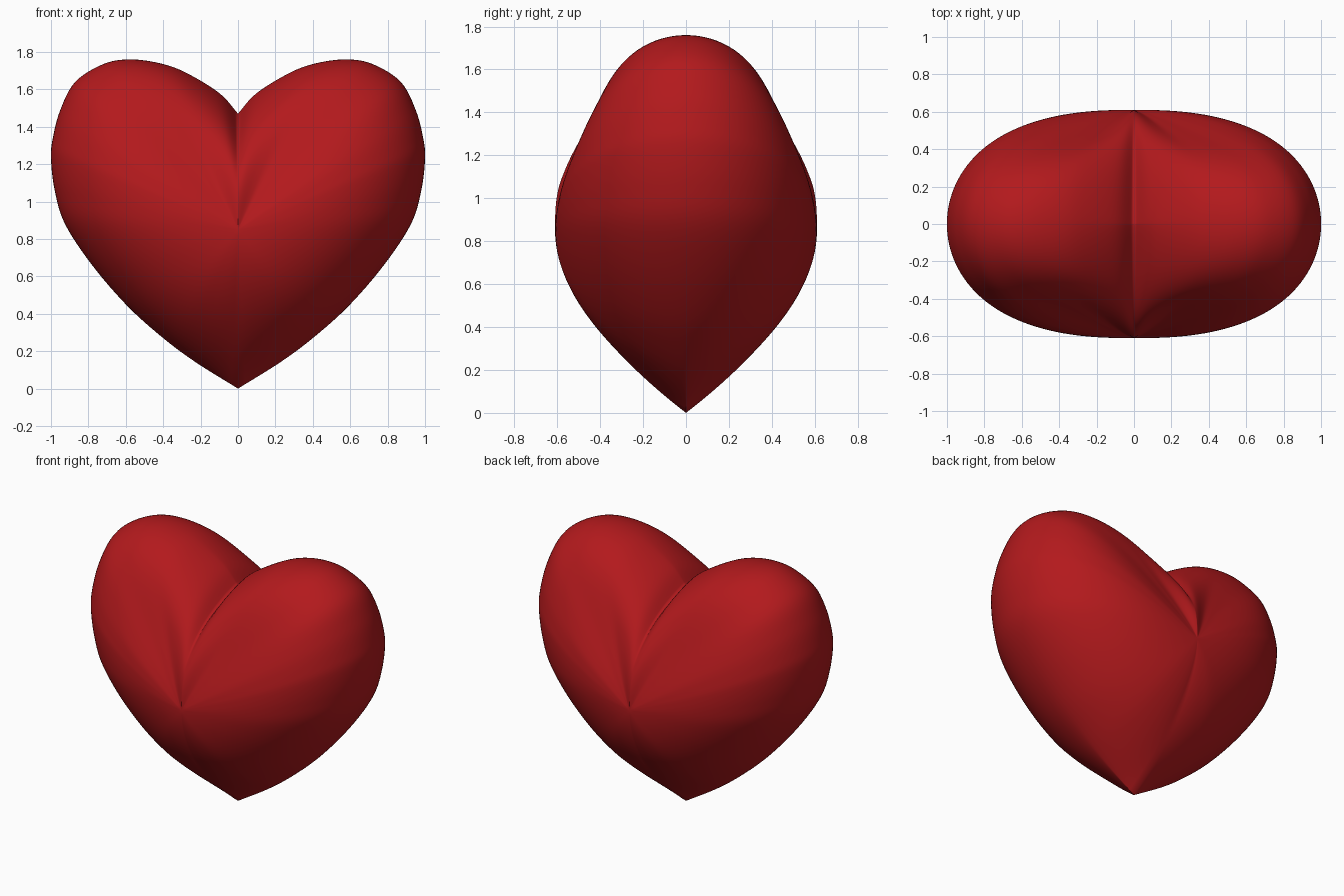
import bpy, bmesh, math
from mathutils import Vector

if "Cube" in bpy.data.objects:
    bpy.data.objects.remove(bpy.data.objects["Cube"])

CENTRE_Z, DEPTH = 0.85, 0.61
RINGS, STEPS = 40, 6

# half outline from notch to tip: x, z, dome exponent, edge roundness, waist between centre and lobe
KEYS = [
    (0.00, 1.47, 3.0, 1.2, 0.00), (0.10, 1.58, 2.6, 1.5, 0.03),
    (0.28, 1.69, 2.2, 1.8, 0.09), (0.42, 1.74, 2.0, 2.0, 0.12),
    (0.58, 1.76, 2.0, 2.0, 0.12), (0.72, 1.735, 2.1, 2.0, 0.11),
    (0.87, 1.64, 2.4, 2.0, 0.08), (0.95, 1.49, 2.6, 2.0, 0.04),
    (0.99, 1.34, 2.7, 2.0, 0.02), (1.00, 1.23, 2.7, 2.0, 0.01),
    (0.98, 1.06, 2.6, 2.0, 0.00), (0.925, 0.88, 2.5, 2.0, 0.00),
    (0.78, 0.66, 2.3, 2.0, 0.00), (0.59, 0.44, 2.1, 1.9, 0.00),
    (0.40, 0.27, 2.0, 1.7, 0.00), (0.225, 0.14, 1.9, 1.4, 0.00),
    (0.00, 0.00, 1.8, 1.0, 0.00),
]


def spline(keys, steps):
    """Catmull-Rom through every key, open ended."""
    keys = [Vector(k) for k in keys]
    pts = [2 * keys[0] - keys[1]] + keys + [2 * keys[-1] - keys[-2]]
    out = []
    for i in range(1, len(pts) - 2):
        a, b, c, d = pts[i - 1:i + 3]
        for j in range(steps):
            t = j / steps
            out.append(0.5 * (2 * b + (c - a) * t + (2 * a - 5 * b + 4 * c - d) * t * t
                              + (3 * b - a - 3 * c + d) * t ** 3))
    return out + [keys[-1]]


# quarter shell: domed spokes from the front centre to the outline
bm = bmesh.new()
apex = bm.verts.new((0, -DEPTH, CENTRE_Z))
spokes = []
for x, z, p, q, waist in spline(KEYS, STEPS):
    spoke = [apex]
    for i in range(1, RINGS + 1):
        s = math.sin(math.pi / 2 * i / RINGS)
        y = DEPTH * max(0, 1 - s ** p) ** (1 / q) * (1 - waist * math.sin(math.pi * s ** 1.2))
        if i == RINGS:
            y = 0
        spoke.append(bm.verts.new((x * s, -y, CENTRE_Z + (z - CENTRE_Z) * s)))
    spokes.append(spoke)
for a, b in zip(spokes, spokes[1:]):
    bm.faces.new((apex, b[1], a[1]))
    for i in range(1, RINGS):
        bm.faces.new((a[i], b[i], b[i + 1], a[i + 1]))
bmesh.ops.recalc_face_normals(bm, faces=bm.faces)
if sum(f.normal.y for f in bm.faces) > 0:
    bmesh.ops.reverse_faces(bm, faces=bm.faces)

mesh = bpy.data.meshes.new("heart")
bm.to_mesh(mesh)
bm.free()
heart = bpy.data.objects.new("heart", mesh)
bpy.context.collection.objects.link(heart)

# mirror to the other lobe and to the back
mirror = heart.modifiers.new("mirror", 'MIRROR')
mirror.use_axis = (True, True, False)
mirror.merge_threshold = 0.0005
for poly in mesh.polygons:
    poly.use_smooth = True

red = bpy.data.materials.new("red")
red.diffuse_color = (0.45, 0.01, 0.012, 1)
red.use_nodes = True
red.node_tree.nodes["Principled BSDF"].inputs["Base Color"].default_value = red.diffuse_color
mesh.materials.append(red)
